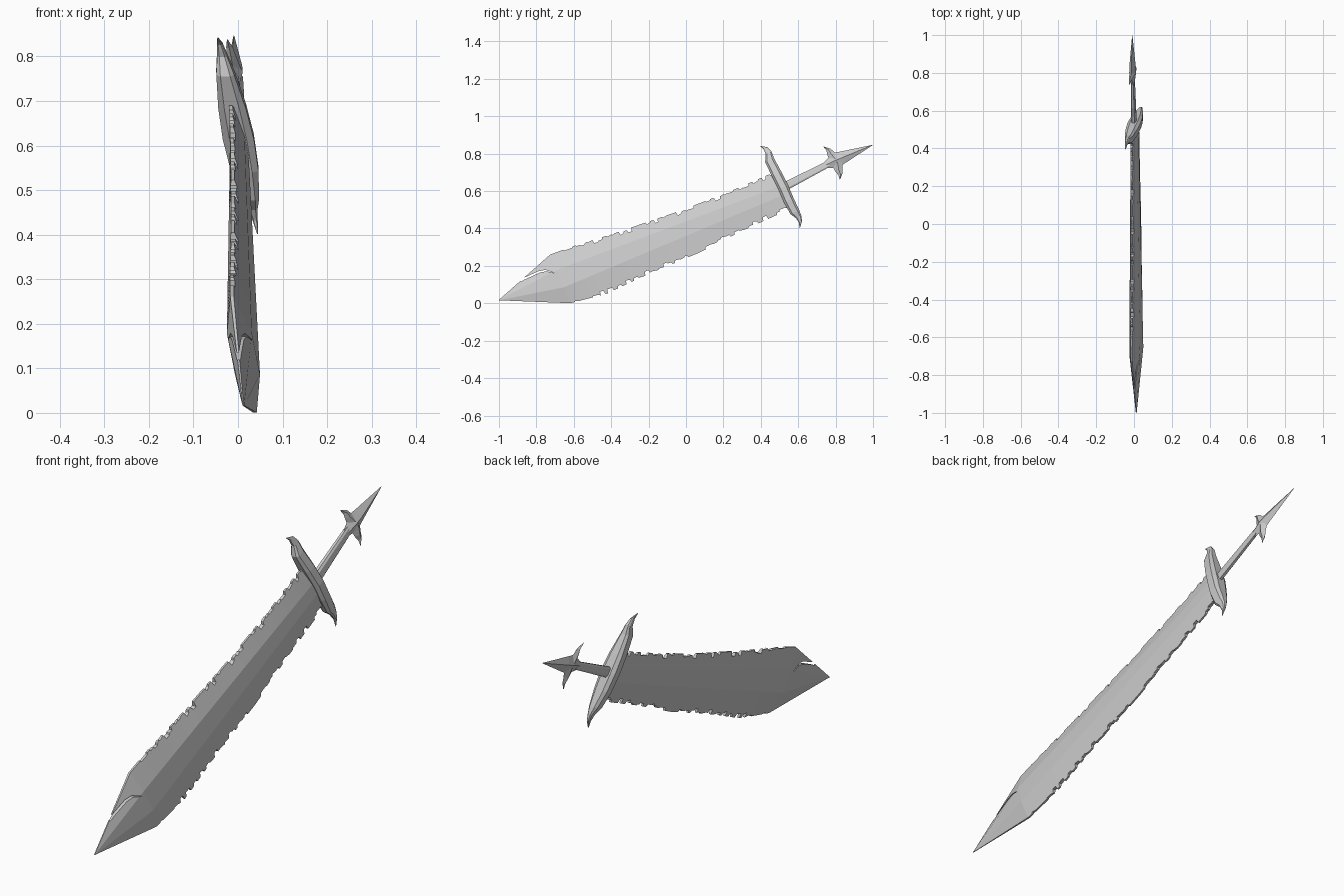
import bpy, bmesh, math, random
from mathutils import Vector

if "Cube" in bpy.data.objects:
    bpy.data.objects.remove(bpy.data.objects["Cube"])

random.seed(4)
ANG = math.radians(22.6)
C, S = math.cos(ANG), math.sin(ANG)
ALONG, ACROSS = (C, S), (-S, C)      # sword axis and edge direction in the yz plane
AXIS = 0.40                          # distance of the sword axis from the origin


def place(y, z, w):
    """Rolls the sword a little about its length: x depends on the place across it."""
    s = y * C + z * S
    t = z * C - y * S - AXIS
    return Vector((w - 0.183 * (t + 0.02) - 0.01 * (s - 0.65), y, z))


def skin(name, rings):
    """Joins rings of points into a closed, flat-faced object."""
    bm = bmesh.new()
    vr = [[bm.verts.new(p) for p in r] for r in rings]
    n = len(vr[0])
    for a, b in zip(vr, vr[1:]):
        for i in range(n):
            bm.faces.new((a[i], a[(i + 1) % n], b[(i + 1) % n], b[i]))
    bm.faces.new(vr[0][::-1])
    bm.faces.new(vr[-1])
    bmesh.ops.recalc_face_normals(bm, faces=bm.faces)
    me = bpy.data.meshes.new(name)
    bm.to_mesh(me)
    bm.free()
    ob = bpy.data.objects.new(name, me)
    bpy.context.collection.objects.link(ob)
    return ob


OCT = [(1, .55), (.6, 1), (-.6, 1), (-1, .55), (-1, -.55), (-.6, -1), (.6, -1), (1, -.55)]
DIAMOND = [(1, 0), (0, 1), (-1, 0), (0, -1)]
BOX = [(1, 1), (-1, 1), (-1, -1), (1, -1)]


def loft(name, stations, normal, section):
    """stations: y, z, half size along normal, half width in x."""
    return skin(name, [[place(y + a * h * normal[0], z + a * h * normal[1], b * w)
                        for a, b in section] for y, z, h, w in stations])


def interp(curve, s):
    for (s0, v0), (s1, v1) in zip(curve, curve[1:]):
        if s <= s1:
            return v0 + (v1 - v0) * max(0, s - s0) / (s1 - s0)
    return curve[-1][1]


# Blade: bevelled flat section with chipped edges
TOP = [(-.574, .12), (-.40, .112), (-.23, .094), (-.04, .082), (.16, .069), (.44, .062), (.71, .066)]
BOT = [(-.57, -.162), (-.37, -.190), (-.17, -.180), (.17, -.177), (.42, -.158), (.71, -.148)]
RIDGE_UP = [(-.57, .03), (.71, -.015)]
RIDGE_LOW = [(-.57, -.07), (.71, -.065)]
THICK = [(-.57, .028), (.71, .016)]
EDGE = 0.004


def blade_ring(s, cut_top, cut_bot):
    top, bot = interp(TOP, s), interp(BOT, s)
    up, low, w = interp(RIDGE_UP, s), interp(RIDGE_LOW, s), interp(THICK, s)
    e_top = EDGE + (w - EDGE) * cut_top / (top - up)
    e_bot = EDGE + (w - EDGE) * cut_bot / (low - bot)
    half = [(top - cut_top, e_top), (up, w), (low, w), (bot + cut_bot, e_bot)]
    loop = half + [(t, -x) for t, x in reversed(half)]
    return [place(s * C - (t + AXIS) * S, s * S + (t + AXIS) * C, x) for t, x in loop]


tip = [(.001, .001), (.0005, .002), (-.0005, .002), (-.001, .001)]
tip += [(t, -x) for t, x in reversed(tip)]
rings = [[place(-.917 * C - (t + AXIS) * S, -.917 * S + (t + AXIS) * C, x) for t, x in tip],
         blade_ring(-.57, 0, 0)]
s, cut = -.545, [0, 0]
while s < .69:
    rings.append(blade_ring(s, *cut))
    cut = [random.choice((0, 0, .006, .012, .02)) for _ in cut]
    rings.append(blade_ring(s + .004, *cut))
    cut = [max(0, c - random.choice((0, .003, .006))) for c in cut]
    s += random.uniform(.018, .034)
rings.append(blade_ring(.71, 0, 0))
blade = skin("blade", rings)

# Crack near the point, cut right through
cutter = loft("crack_cutter", [(-.885, .120, .005, .1), (-.866, .131, .005, .1), (-.785, .168, .005, .1),
                               (-.75, .175, .004, .1), (-.706, .163, .001, .1)], ACROSS, BOX)
cutter.hide_render = True
mod = blade.modifiers.new("crack", 'BOOLEAN')
mod.operation, mod.solver, mod.object = 'DIFFERENCE', 'EXACT', cutter
bpy.context.view_layer.objects.active = blade
bpy.ops.object.modifier_apply(modifier=mod.name)
bpy.data.objects.remove(cutter)

# Cross guard with a curled horn at each end
loft("guard", [(.395, .842, .001, .001), (.425, .83, .012, .006), (.442, .805, .017, .011),
               (.447, .765, .026, .02), (.485, .69, .028, .031), (.52, .62, .028, .035),
               (.55, .55, .028, .031), (.582, .487, .026, .02), (.602, .462, .016, .011),
               (.612, .435, .009, .006), (.608, .402, .001, .001)], ALONG, OCT)

# Grip
loft("grip", [(.52, .62, .023, .012), (.765, .747, .017, .009)], ACROSS, OCT)

# Spear-like pommel
loft("pommel", [(.745, .738, .017, .009), (.80, .765, .042, .018),
                (.835, .779, .034, .017), (.997, .846, .001, .001)], ACROSS, DIAMOND)

# Curled pommel prongs
for name, path in (("upper_prong", [(.80, .77), (.775, .80), (.762, .822), (.735, .838)]),
                   ("lower_prong", [(.81, .755), (.817, .712), (.826, .69), (.823, .661)])):
    sizes = [(.034, .016), (.02, .011), (.012, .007), (.001, .001)]
    loft(name, [p + q for p, q in zip(path, sizes)], ALONG, DIAMOND)
